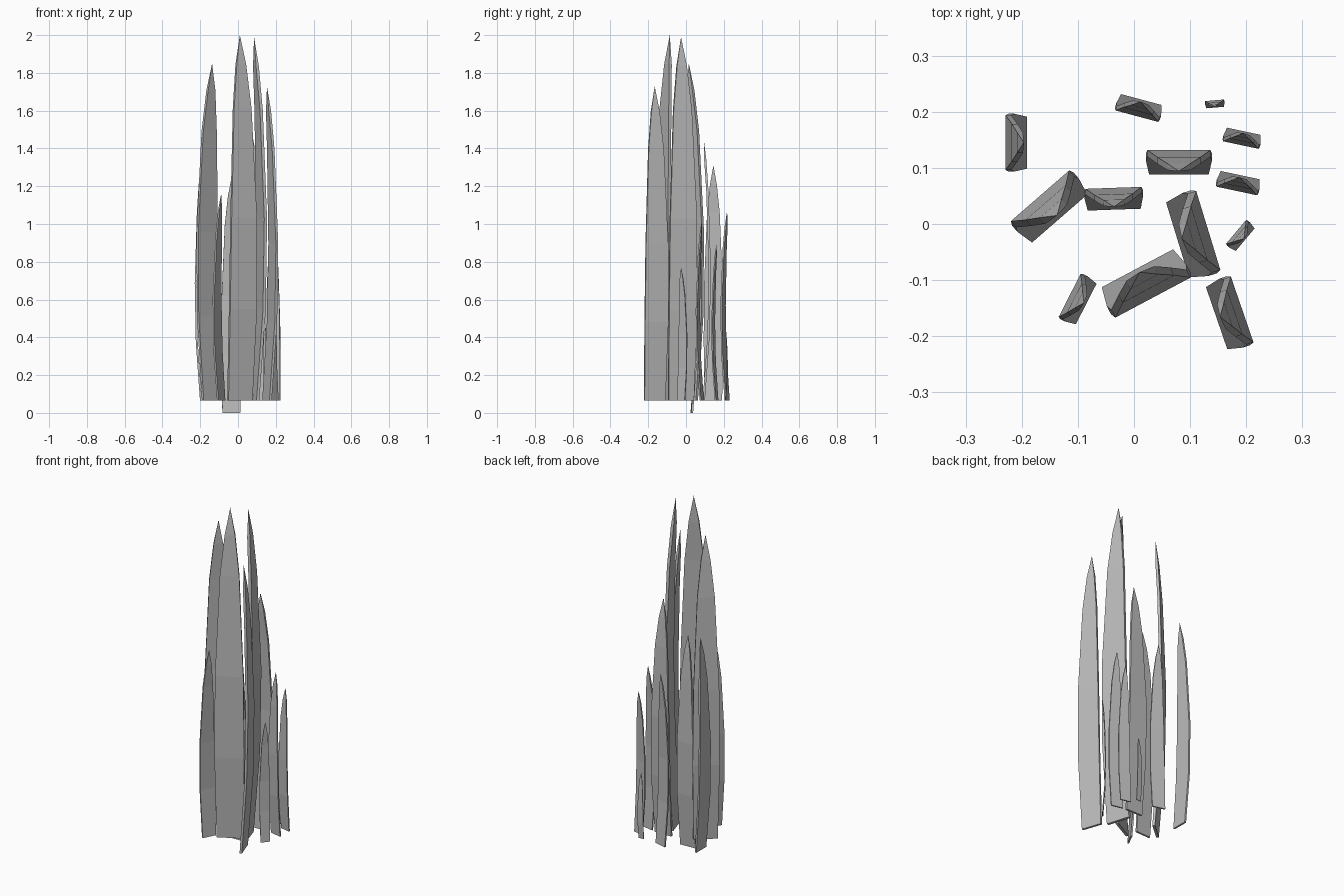
import bpy
import bmesh
from math import sin, cos, radians
from mathutils import Vector

cube = bpy.data.objects.get("Cube")
if cube:
    bpy.data.objects.remove(cube)

grey = bpy.data.materials.new("stone_grey")
grey.use_nodes = True
COLOUR = (0.5, 0.5, 0.5, 1)
grey.diffuse_color = COLOUR
grey.node_tree.nodes["Principled BSDF"].inputs["Base Color"].default_value = COLOUR

# Height fraction, width fraction, outward bow fraction
PROFILE = [(0, 0.9, -0.5), (0.25, 1, 0.3), (0.5, 0.95, 0.5),
           (0.8, 0.65, 0.1), (0.92, 0.35, -0.25)]


def blade(name, x, y, width, angle, top, bottom=0.065):
    """Thin bowed blade; the bulging side lies to the right of its width direction."""
    a = radians(angle)
    along = Vector((cos(a), sin(a), 0))
    out = Vector((sin(a), -cos(a), 0))
    bow = 0.27 * width
    half_thick = 0.05 * width
    bm = bmesh.new()

    def point(t, side, depth):
        p = Vector((x, y, bottom + t * (top - bottom)))
        return bm.verts.new(p + along * side + out * depth)

    # Rectangular rings, closed at the foot and drawn to a point
    rings = []
    for t, w, b in PROFILE:
        s = w * width / 2
        rings.append([point(t, i * s, b * bow + j * half_thick)
                      for i, j in ((-1, -1), (1, -1), (1, 1), (-1, 1))])
    tip = point(1, 0, -0.5 * bow)
    bm.faces.new(rings[0])
    for low, high in zip(rings, rings[1:]):
        for i in range(4):
            k = (i + 1) % 4
            bm.faces.new((low[i], low[k], high[k], high[i]))
    for i in range(4):
        bm.faces.new((rings[-1][i], rings[-1][(i + 1) % 4], tip))
    bmesh.ops.recalc_face_normals(bm, faces=bm.faces)
    mesh = bpy.data.meshes.new(name)
    bm.to_mesh(mesh)
    bm.free()
    mesh.materials.append(grey)
    bpy.context.collection.objects.link(bpy.data.objects.new(name, mesh))


# Tall central blades
blade("tall_front_blade", 0.02, -0.105, 0.16, 28, 2)
blade("tall_left_blade", 0.105, -0.02, 0.155, 107, 1.99)
blade("tall_right_blade", -0.15, 0.03, 0.145, 221, 1.85)
blade("front_left_blade", 0.17, -0.16, 0.13, 109, 1.73)

# Middle blades
blade("back_blade", 0.08, 0.11, 0.118, 180, 1.45)
blade("right_blade", -0.21, 0.145, 0.103, 270, 1.31)
blade("centre_blade", -0.036, 0.045, 0.105, 182, 1.24, 0)
blade("front_right_blade", -0.1, -0.135, 0.09, 243, 1.16)
blade("rear_blade", 0.009, 0.207, 0.083, -15, 1.07)

# Short outer blades
blade("left_blade", 0.186, 0.073, 0.078, -12, 1.02)
blade("rear_left_blade", 0.193, 0.153, 0.068, -12, 0.9)
blade("short_left_blade", 0.19, -0.021, 0.058, 230, 0.77)
blade("short_rear_blade", 0.144, 0.214, 0.035, 185, 0.45)
